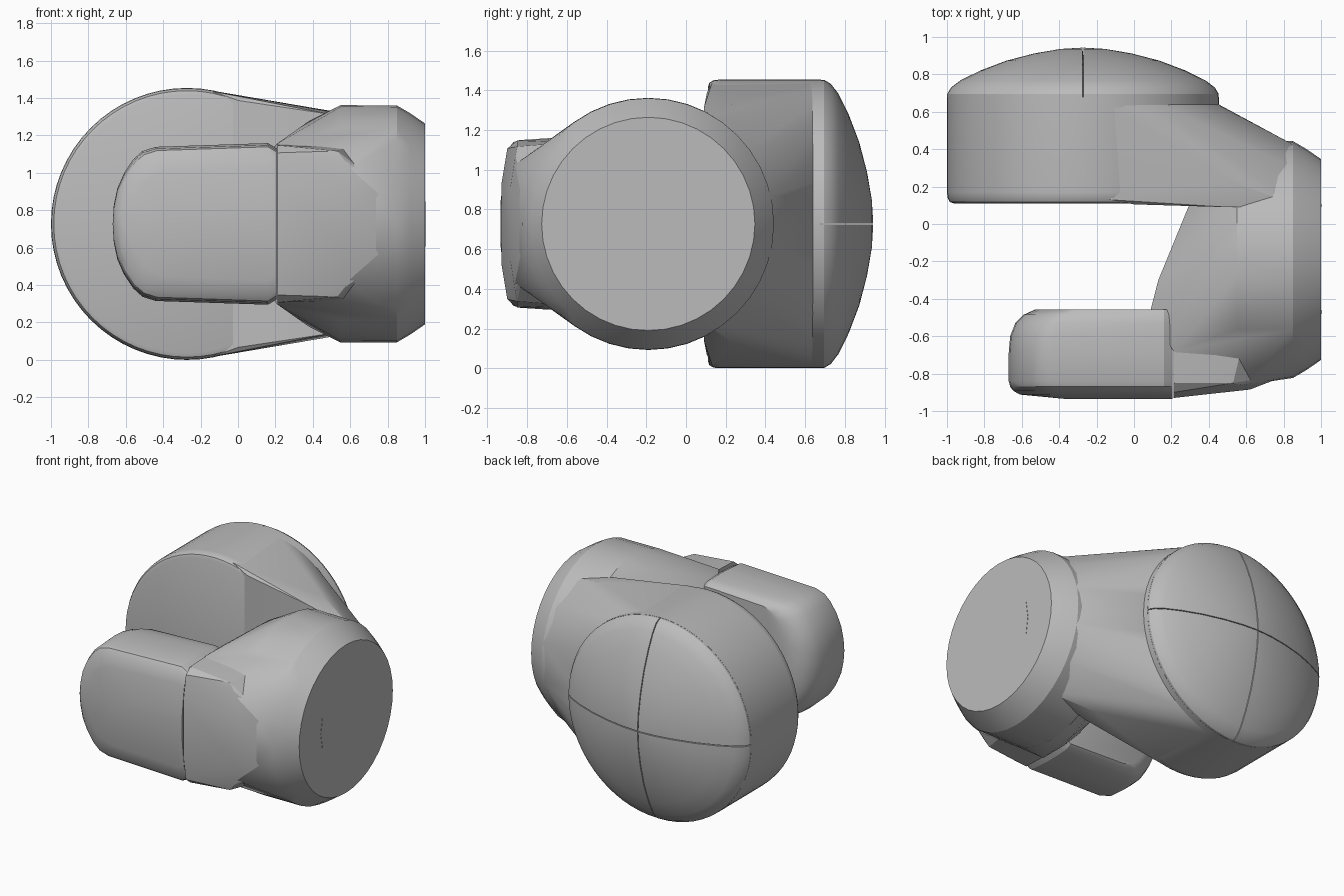
import bpy, bmesh, math

cube = bpy.data.objects.get("Cube")
if cube:
    bpy.data.objects.remove(cube, do_unlink=True)

grey = bpy.data.materials.new("light_grey")
grey.use_nodes = True
grey.diffuse_color = (0.5, 0.5, 0.5, 1)
grey.node_tree.nodes["Principled BSDF"].inputs["Base Color"].default_value = grey.diffuse_color

MID = 0.727          # height of every joint axis
DRUM_X, DRUM_R = -0.273, 0.727
ELBOW_Y = -0.19


def hull(name, points, angle=28):
    """Convex solid wrapped round a set of points."""
    bm = bmesh.new()
    for p in points:
        bm.verts.new(p)
    bmesh.ops.remove_doubles(bm, verts=bm.verts, dist=0.0005)
    res = bmesh.ops.convex_hull(bm, input=bm.verts)
    spare = {g for g in res["geom_interior"] + res["geom_unused"]
             if isinstance(g, bmesh.types.BMVert) and g.is_valid}
    bmesh.ops.delete(bm, geom=list(spare), context="VERTS")
    bmesh.ops.dissolve_limit(bm, angle_limit=0.01, verts=bm.verts, edges=bm.edges)
    bmesh.ops.recalc_face_normals(bm, faces=bm.faces)
    mesh = bpy.data.meshes.new(name)
    bm.to_mesh(mesh)
    bm.free()
    mesh.materials.append(grey)
    obj = bpy.data.objects.new(name, mesh)
    bpy.context.collection.objects.link(obj)
    bpy.ops.object.select_all(action="DESELECT")
    obj.select_set(True)
    bpy.context.view_layer.objects.active = obj
    bpy.ops.object.shade_smooth_by_angle(angle=math.radians(angle))
    return obj


def angles(start, end, n):
    return [math.radians(start + (end - start) * i / n) for i in range(n + 1)]


def drum_ring(y, r, n=64):
    return [(DRUM_X + r * math.cos(a), y, MID + r * math.sin(a)) for a in angles(0, 360, n)]


def elbow_ring(x, r, n=40):
    return [(x, ELBOW_Y + r * math.cos(a), MID + r * math.sin(a)) for a in angles(0, 360, n)]


def pair(x, y, dz):
    """Two points mirrored above and below the joint axis."""
    return [(x, y, MID + dz), (x, y, MID - dz)]


# Drum body with a rounded front rim
body = []
for y, r in ((0.11, 0.69), (0.118, 0.712), (0.14, 0.724), (0.17, DRUM_R), (0.68, DRUM_R)):
    body += drum_ring(y, r)
hull("drum_body", body)

# Domed cap in four quarters, with fine seams between them
CAP = ((0.6, 0.726), (0.695, 0.726), (0.73, 0.705), (0.768, 0.655), (0.82, 0.55),
       (0.873, 0.41), (0.912, 0.26), (0.936, 0.12), (0.943, 0))
GAP = 0.003
for sx in (1, -1):
    for sz in (1, -1):
        pts = [(DRUM_X + 0.04 + GAP * sx, 0.6, MID + GAP * sz)]
        for y, r in CAP:
            for a in angles(0, 90, 16):
                dx, dz = r * math.cos(a), r * math.sin(a)
                pts.append((DRUM_X + sx * max(dx, GAP), y, MID + sz * max(dz, GAP)))
        side = ("left" if sx > 0 else "right") + ("_upper" if sz > 0 else "_lower")
        hull("cap_quarter_" + side, pts)

# Arm tapering from the drum to the elbow
arm = drum_ring(0.13, 0.722) + drum_ring(0.64, DRUM_R - 0.002)
arm = [p for p in arm if p[0] > -0.2]
for x, y, dz in ((0.0, 0.105, 0.66), (0.5, 0.09, 0.585), (0.52, 0.23, 0.6),
                 (0.86, 0.42, 0.14), (0.86, 0.3, 0.36), (0.86, 0.1, 0.5)):
    arm += pair(x, y, dz)
hull("arm", arm)

# Elbow barrel with chamfered end and sloping inner side
elbow = elbow_ring(1.0, 0.537) + elbow_ring(0.92, 0.592) + elbow_ring(0.85, 0.633) + elbow_ring(0.55, 0.635)
for x, y, dz in ((0.21, -0.68, 0.43), (0.21, -0.46, 0.43), (0.09, -0.455, 0.3),
                 (0.13, -0.3, 0.3), (0.29, 0.09, 0.3), (0.38, -0.19, 0.55), (0.6, -0.86, 0.3)):
    elbow += pair(x, y, dz)
hull("elbow", elbow, 20)

# Stub block joining the elbow to the finger
stub = []
for x, y, dz in ((0.212, -0.93, 0.2), (0.212, -0.9, 0.38), (0.212, -0.85, 0.42), (0.212, -0.6, 0.43),
                 (0.59, -0.6, 0.41), (0.53, -0.85, 0.39), (0.57, -0.86, 0.34),
                 (0.59, -0.87, 0.25), (0.62, -0.885, 0.18), (0.84, -0.8, 0.15)):
    stub += pair(x, y, dz)
hull("finger_stub", stub, 20)

# Finger: a rounded outline stacked in layers through its depth
OUTLINE = ((-0.67, 0), (-0.664, 0.1), (-0.645, 0.19), (-0.61, 0.27), (-0.56, 0.345),
           (-0.51, 0.39), (-0.44, 0.412), (0.16, 0.432), (0.205, 0.405))
LAYERS = ((-0.458, 0.14, 0.03), (-0.485, 0.08, 0.012), (-0.53, 0.035, 0.004), (-0.6, 0.008, 0),
          (-0.69, 0, 0), (-0.84, 0, 0.01), (-0.87, 0.008, 0.02), (-0.892, 0.025, 0.05),
          (-0.912, 0.06, 0.13), (-0.935, 0.3, 0.33))
finger = []
for y, dx, dz in LAYERS:
    for x, h in OUTLINE:
        inset = dx if x < 0 else 0
        finger += pair(x + inset, y, max(h - dz, 0))
hull("finger", finger)

# Slim wedge marks on the elbow end
for name, y, tip in (("front", -0.46, -0.48), ("back", 0.09, 0.108)):
    mark = []
    for x in (0.99, 1.002):
        mark += pair(x, y, 0.12) + [(x, tip, MID)]
    hull("elbow_mark_" + name, mark)
